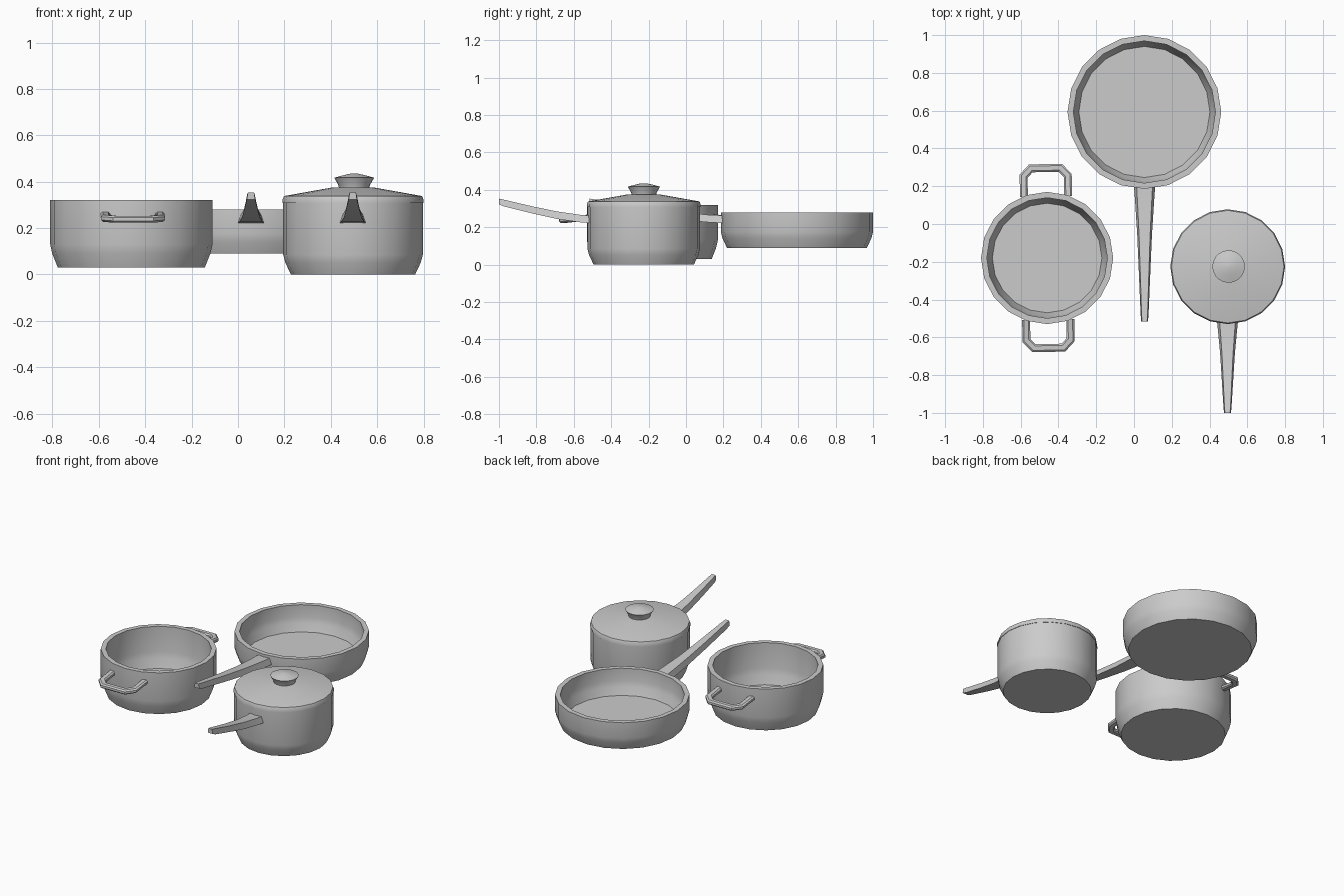
import bpy, bmesh
from math import pi, cos, sin, radians
from mathutils import Vector

if "Cube" in bpy.data.objects:
    bpy.data.objects.remove(bpy.data.objects["Cube"])

SIDES = 20


def make_object(name, verts, faces, angle=32):
    mesh = bpy.data.meshes.new(name)
    mesh.from_pydata([tuple(v) for v in verts], [], faces)
    bm = bmesh.new()
    bm.from_mesh(mesh)
    bmesh.ops.recalc_face_normals(bm, faces=bm.faces)
    bm.to_mesh(mesh)
    bm.free()
    obj = bpy.data.objects.new(name, mesh)
    bpy.context.collection.objects.link(obj)
    bpy.ops.object.select_all(action='DESELECT')
    obj.select_set(True)
    bpy.context.view_layer.objects.active = obj
    bpy.ops.object.shade_smooth_by_angle(angle=radians(angle))
    return obj


def loft(name, rings, closed_path=False):
    """Skin equal-sized rings of points and cap both ends."""
    n = len(rings[0])
    verts = [p for ring in rings for p in ring]
    faces = [(a * n + i, a * n + (i + 1) % n, (a + 1) * n + (i + 1) % n, (a + 1) * n + i)
             for a in range(len(rings) - 1) for i in range(n)]
    faces += [tuple(range(n)), tuple(range(len(verts) - n, len(verts)))]
    return make_object(name, verts, faces)


def lathe(name, cx, cy, profile, sides=SIDES):
    """Turn a (radius, z) profile around a vertical axis."""
    rings = [[(cx + r * cos(2 * pi * i / sides), cy + r * sin(2 * pi * i / sides), z)
              for i in range(sides)] for r, z in profile]
    return loft(name, rings)


def vessel(name, cx, cy, r, z0, z1, bend, wall=0.031):
    """Open pan: chamfered foot, flat rim, inner wall and floor."""
    foot = [(r - 0.033, z0), (r - 0.009, z0 + bend * 0.6), (r, z0 + bend)]
    inner = [(a - wall + 0.004 * (i == 0), z + 0.022) for i, (a, z) in enumerate(foot)]
    profile = foot + [(r, z1), (r - wall, z1)] + inner[::-1]
    return lathe(name, cx, cy, profile)


def long_handle(name, cx, y0, y1):
    """Tapering handle that rises toward the tip (wider underneath)."""
    stations = [(0, 0.242, 0.056, 0.020), (0.12, 0.247, 0.050, 0.020),
                (0.36, 0.264, 0.039, 0.020), (0.62, 0.291, 0.031, 0.019),
                (0.95, 0.330, 0.021, 0.018), (1, 0.338, 0.018, 0.015)]
    rings = []
    for t, z, w, h in stations:
        y = y0 + (y1 - y0) * t
        rings.append([(cx - w, y, z - h), (cx + w, y, z - h),
                      (cx + w * 0.75, y, z + h), (cx - w * 0.75, y, z + h)])
    return loft(name, rings)


def loop_handle(name, cx, cy, turn):
    """Side grip: octagonal bar swept along a chamfered U."""
    half = [(0.117, 0.325, 0.255), (0.117, 0.435, 0.242), (0.078, 0.476, 0.238)]
    path = [Vector(p) for p in half] + [Vector((-x, y, z)) for x, y, z in half[::-1]]
    section = [(-0.021, -0.007), (-0.012, -0.015), (0.012, -0.015), (0.021, -0.007),
               (0.021, 0.007), (0.012, 0.015), (-0.012, 0.015), (-0.021, 0.007)]
    rings = []
    for i, p in enumerate(path):
        d_in = (p - path[i - 1]).normalized() if i else (path[1] - p).normalized()
        d_out = (path[i + 1] - p).normalized() if i < len(path) - 1 else d_in
        tangent = (d_in + d_out).normalized()
        side = Vector((tangent.y, -tangent.x, 0)).normalized()
        miter = 1 / max(0.5, tangent.dot(d_in))
        ring = []
        for a, b in section:
            q = p + side * a * miter + Vector((0, 0, b))
            ring.append((cx + q.x * cos(turn) - q.y * sin(turn),
                         cy + q.x * sin(turn) + q.y * cos(turn), q.z))
        rings.append(ring)
    return loft(name, rings)


# Casserole pot with two side grips
vessel("casserole_pot", -0.46, -0.18, 0.35, 0.03, 0.32, 0.10)
loop_handle("casserole_back_grip", -0.46, -0.18, radians(1))
loop_handle("casserole_front_grip", -0.46, -0.18, radians(181))

# Frying pan with long handle
vessel("frying_pan", 0.055, 0.593, 0.407, 0.09, 0.28, 0.085)
long_handle("frying_pan_handle", 0.056, 0.20, -0.515)

# Saucepan with handle
vessel("saucepan", 0.496, -0.226, 0.301, 0.0, 0.32, 0.085)
long_handle("saucepan_handle", 0.495, -0.51, -1.0)

# Saucepan lid and its knob
lathe("saucepan_lid", 0.496, -0.226,
      [(0.27, 0.308), (0.304, 0.308), (0.304, 0.322), (0.298, 0.338), (0.09, 0.375)])
lathe("lid_knob", 0.501, -0.225,
      [(0.064, 0.365), (0.068, 0.385), (0.086, 0.417), (0.05, 0.427), (0.015, 0.435)])
